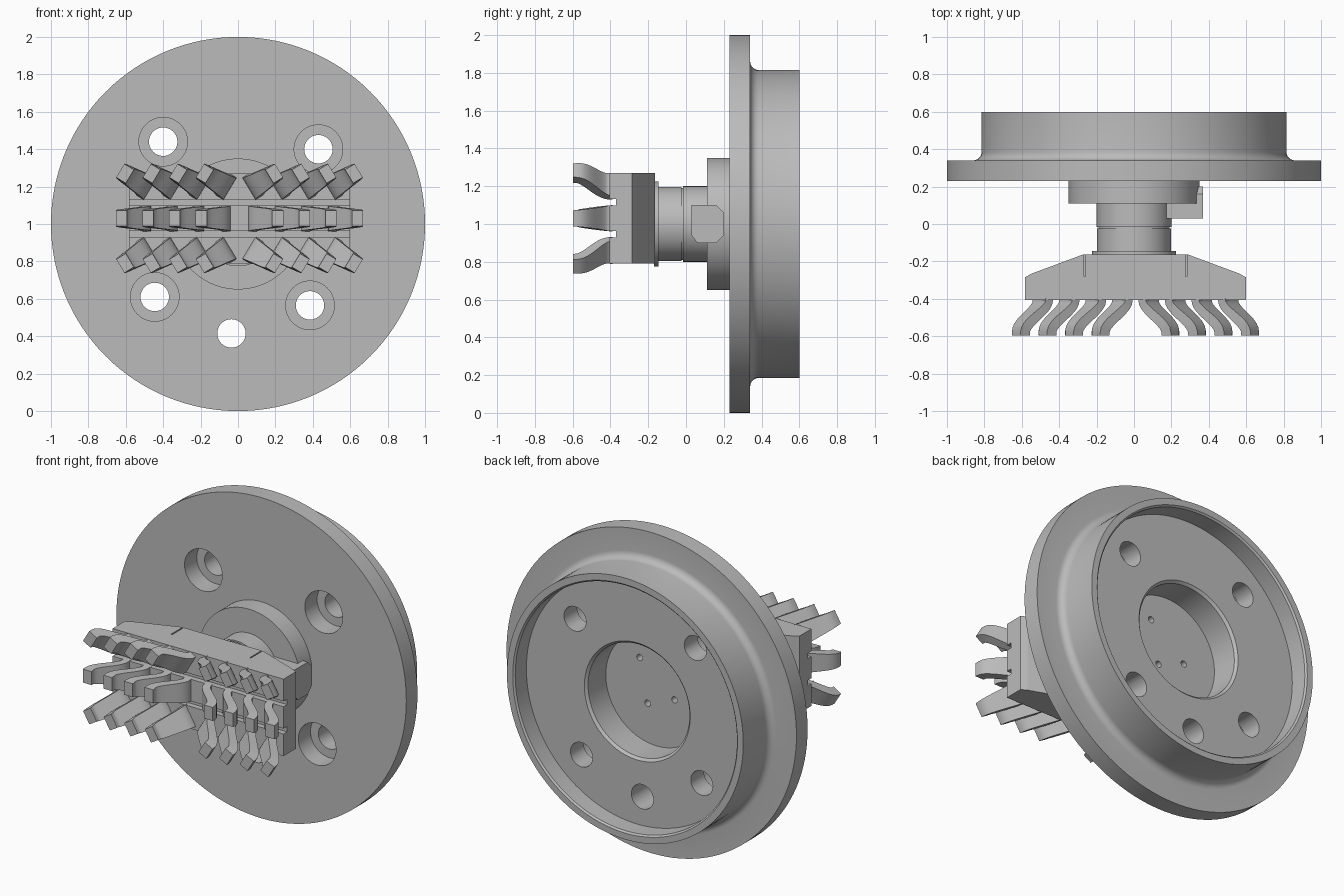
import bpy, bmesh, math
from mathutils import Vector, Matrix

if "Cube" in bpy.data.objects:
    bpy.data.objects.remove(bpy.data.objects["Cube"], do_unlink=True)

grey = bpy.data.materials.new("machined_grey")
grey.use_nodes = True
COLOUR = (0.5, 0.5, 0.5, 1)
grey.diffuse_color = COLOUR
grey.node_tree.nodes["Principled BSDF"].inputs["Base Color"].default_value = COLOUR


def finish(bm, name):
    bmesh.ops.recalc_face_normals(bm, faces=bm.faces)
    mesh = bpy.data.meshes.new(name)
    bm.to_mesh(mesh)
    bm.free()
    mesh.materials.append(grey)
    obj = bpy.data.objects.new(name, mesh)
    bpy.context.collection.objects.link(obj)
    return obj


def smooth(obj):
    bpy.ops.object.select_all(action='DESELECT')
    obj.select_set(True)
    bpy.context.view_layer.objects.active = obj
    bpy.ops.object.shade_smooth_by_angle(angle=math.radians(30))


def lathe(name, profile, x=0, z=1, sides=96):
    """Turn (radius, y) points about an axis parallel to y."""
    bm = bmesh.new()
    rings = []
    for r, y in profile:
        if r == 0:
            rings.append([bm.verts.new((x, y, z))] * sides)
        else:
            angles = [math.tau * i / sides for i in range(sides)]
            rings.append([bm.verts.new((x + r * math.cos(a), y, z + r * math.sin(a)))
                          for a in angles])
    for a, b in zip(rings, rings[1:]):
        for i in range(sides):
            j = (i + 1) % sides
            bm.faces.new(list(dict.fromkeys((a[i], a[j], b[j], b[i]))))
    return finish(bm, name)


def cylinder(name, r, y0, y1, x=0, z=1, sides=96):
    return lathe(name, [(0, y0), (r, y0), (r, y1), (0, y1)], x, z, sides)


def prism(name, points, axis, low, high):
    """Extrude a 2D outline along x (outline in y, z) or z (outline in x, y)."""
    def place(p, t):
        return (t, *p) if axis == 'x' else (*p, t)
    bm = bmesh.new()
    face = bm.faces.new([bm.verts.new(place(p, low)) for p in points])
    top = bmesh.ops.extrude_face_region(bm, geom=[face])["geom"]
    offset = Vector(place((0, 0), high - low))
    bmesh.ops.translate(bm, vec=offset,
                        verts=[v for v in top if isinstance(v, bmesh.types.BMVert)])
    return finish(bm, name)


def box(name, x0, x1, y0, y1, z0, z1):
    return prism(name, [(x0, y0), (x1, y0), (x1, y1), (x0, y1)], 'z', z0, z1)


def cut(obj, cutters):
    bpy.context.view_layer.objects.active = obj
    for cutter in cutters:
        cutter.hide_render = True
        mod = obj.modifiers.new("cut", 'BOOLEAN')
        mod.operation = 'DIFFERENCE'
        mod.solver = 'EXACT'
        mod.object = cutter
        bpy.ops.object.modifier_apply(modifier=mod.name)
        bpy.data.objects.remove(cutter, do_unlink=True)


# Large flange with filleted rear collar, rear recess and centre bore
FLOOR, BORE = 0.48, 0.29
fillet = [(0.86 - 0.045 * math.sin(t * math.pi / 12), 0.385 - 0.045 * math.cos(t * math.pi / 12))
          for t in range(7)]
flange = lathe("flange", [(0, 0.23), (1, 0.23), (1, 0.34)] + fillet + [
    (0.815, 0.6), (0.775, 0.6), (0.765, 0.59), (0.765, FLOOR), (0.365, FLOOR),
    (0.35, FLOOR - 0.015), (0.35, BORE), (0, BORE)], sides=128)

# Bolt holes, four of them counterbored from the front
bolts = [(-0.4, 1.44), (0.43, 1.4), (-0.445, 0.61), (0.385, 0.565)]
cutters = [cylinder("cutter", 0.076, 0.1, 0.56, x, z, 40) for x, z in bolts + [(-0.035, 0.415)]]
cutters += [cylinder("cutter", 0.13, 0.1, 0.35, x, z, 48) for x, z in bolts]
# Pin holes in the bore floor
cutters += [cylinder("cutter", 0.02, 0.24, 0.4, x, z, 16)
            for x, z in [(0.117, 1.17), (-0.124, 0.97), (0.062, 0.9)]]
cut(flange, cutters)
smooth(flange)

# Hub and neck
smooth(cylinder("hub", 0.35, 0.11, 0.235))
smooth(lathe("neck", [(0, 0.12), (0.2, 0.12), (0.2, -0.015), (0.19, -0.015), (0.19, -0.025),
                      (0.197, -0.025), (0.197, -0.145), (0.225, -0.145), (0.225, -0.17), (0, -0.17)]))

# Side lug with clipped corners
lug = [(0.03, 0.94), (0.06, 0.9), (0.16, 0.9), (0.2, 0.94),
       (0.2, 1.06), (0.16, 1.1), (0.03, 1.1)]
prism("side_lug", lug, 'x', 0.15, 0.37)

# Tapered head block with two front grooves and thin slits
CX, MID = 0.008, 1.03
half = [(0.59, -0.405), (0.59, -0.285), (0.555, -0.265), (0.28, -0.163)]
outline = [(CX + x, y) for x, y in half] + [(CX - x, y) for x, y in reversed(half)]
head = prism("head_block", outline, 'z', MID - 0.24, MID + 0.24)
cutters = [box("cutter", -1, 1, -0.5, -0.37, MID + s * 0.085 - 0.017, MID + s * 0.085 + 0.017)
           for s in (-1, 1)]
cutters += [box("cutter", CX + s * 0.272 - 0.004, CX + s * 0.272 + 0.004, -0.28, -0.1, z - 0.02, z + 0.02)
            for s in (-1, 1) for z in (MID + 0.24, MID - 0.24)]
cut(head, cutters)


# Curled fingers: tapered S-shaped strips, outer rows tilted up or down
def s_path(steps=12):
    pts = [Vector((0, -0.39))]
    for i in range(steps + 1):
        t = i / steps
        pts.append(Vector((0.135 * t * t * (3 - 2 * t), -0.41 - 0.165 * t)))
    return pts + [Vector((0.135, -0.597))]


def finger(name, side, x, z, tilt):
    path = s_path()
    bm = bmesh.new()
    rings = []
    spin = Matrix.Rotation(-tilt, 3, 'Y')
    for i, p in enumerate(path):
        t = i / (len(path) - 1)
        tangent = (path[min(i + 1, len(path) - 1)] - path[max(i - 1, 0)]).normalized()
        normal = Vector((-tangent.y, tangent.x)) * (0.022 + 0.008 * t)
        width = 0.07 - 0.028 * t
        ring = []
        for a, b in [(-1, -1), (1, -1), (1, 1), (-1, 1)]:
            q = p + normal * a
            v = spin @ Vector((q.x, 0, width * b))
            ring.append(bm.verts.new((x + side * v.x, q.y, z + v.z)))
        rings.append(ring)
    for a, b in zip(rings, rings[1:]):
        for i in range(4):
            j = (i + 1) % 4
            bm.faces.new((a[i], a[j], b[j], b[i]))
    bm.faces.new(rings[0])
    bm.faces.new(rings[-1])
    smooth(finish(bm, name))


for row, lift, tilt in [("upper", 0.17, 31), ("middle", 0, 0), ("lower", -0.17, -31)]:
    for label, side in [("left", 1), ("right", -1)]:
        for n in range(4):
            finger(f"{row}_{label}_finger_{n + 1}", side, CX + side * (0.07 + 0.142 * n),
                   MID + lift, math.radians(tilt))
